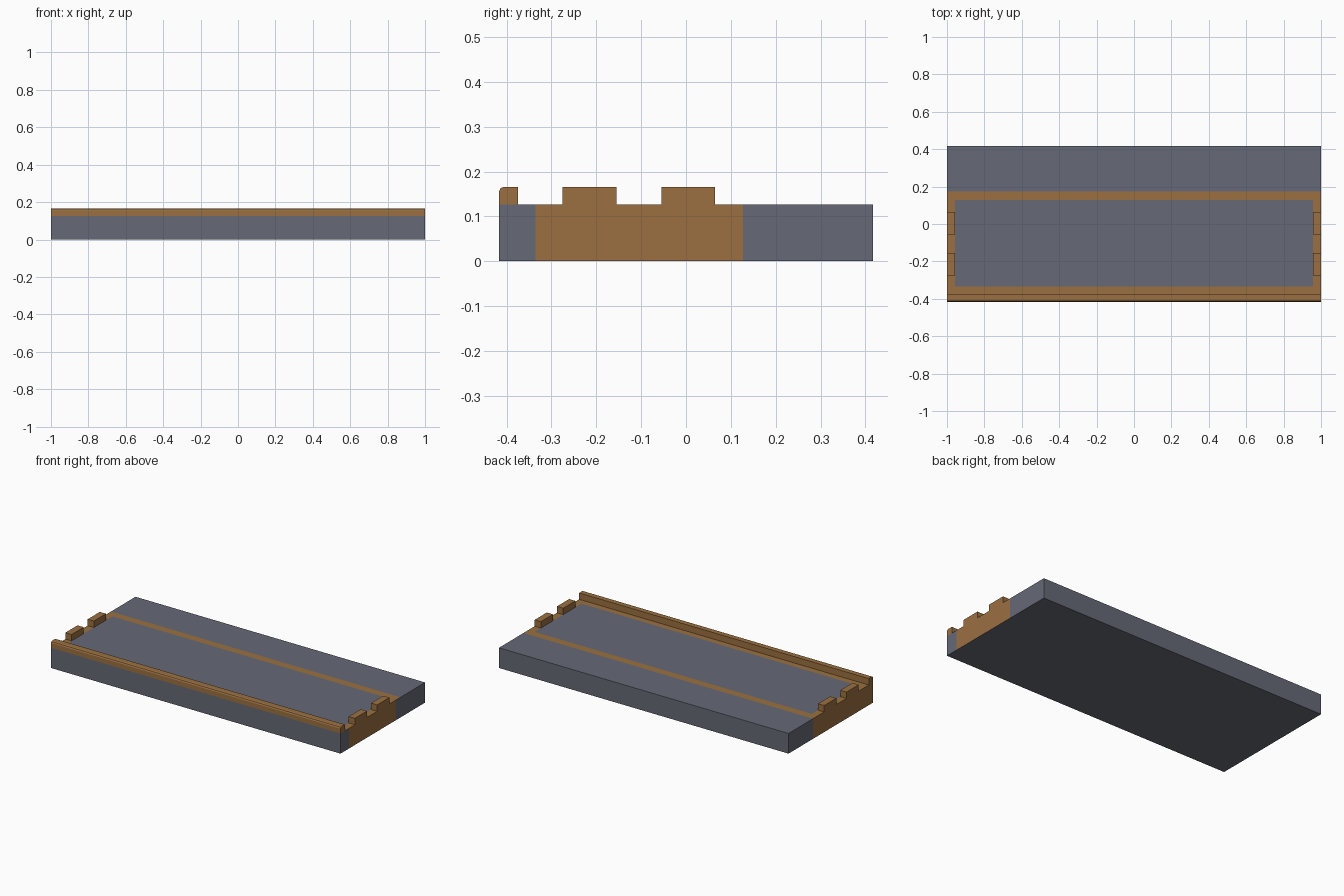
import bpy, bmesh
from mathutils import Vector

if "Cube" in bpy.data.objects:
    bpy.data.objects.remove(bpy.data.objects["Cube"])

W, D, H, TOP = 1.0, 0.417, 0.126, 0.166   # half length, half depth, slab height, trim height
EDGE = 0.957                              # inner x of the end trim


def material(name, rgb):
    m = bpy.data.materials.new(name)
    m.diffuse_color = (*rgb, 1)
    m.use_nodes = True
    m.node_tree.nodes["Principled BSDF"].inputs["Base Color"].default_value = m.diffuse_color
    return m


grey = material("slate grey", (0.133, 0.144, 0.180))
brown = material("wood brown", (0.326, 0.162, 0.053))


def make(name, bm, mats):
    mesh = bpy.data.meshes.new(name)
    bmesh.ops.recalc_face_normals(bm, faces=bm.faces)
    bm.to_mesh(mesh)
    bm.free()
    for m in mats:
        mesh.materials.append(m)
    ob = bpy.data.objects.new(name, mesh)
    bpy.context.collection.objects.link(ob)
    return ob


def box(x0, x1, y0, y1, z0, z1):
    bm = bmesh.new()
    bmesh.ops.create_cube(bm, size=1)
    for v in bm.verts:
        v.co = ((x0 + x1) / 2 + v.co.x * (x1 - x0),
                (y0 + y1) / 2 + v.co.y * (y1 - y0),
                (z0 + z1) / 2 + v.co.z * (z1 - z0))
    return bm


# Slab, cut along the borders of the painted trim
bm = box(-W, W, -D, D, 0, H)
cuts = [((x, 0, 0), (1, 0, 0)) for x in (-EDGE, EDGE)]
cuts += [((0, y, 0), (0, 1, 0)) for y in (-0.335, 0.127, 0.175)]
for co, no in cuts:
    bmesh.ops.bisect_plane(bm, geom=bm.verts[:] + bm.edges[:] + bm.faces[:],
                           plane_co=Vector(co), plane_no=Vector(no))
bm.normal_update()
for f in bm.faces:
    c, n = f.calc_center_median(), f.normal
    inner = abs(c.x) < EDGE and -0.335 < c.y < 0.127
    if n.z > 0.5:                      # top: brown frame round a grey field
        f.material_index = int(c.y < 0.175 and not inner)
    elif n.x > 0.5:                    # right end
        f.material_index = int(-0.335 < c.y < 0.127)
    elif n.x < -0.5:                   # left end
        f.material_index = int(c.y < 0.175)
make("slab", bm, [grey, brown])

# Front lip with a rounded outer edge, extruded along x
profile = [(-0.375, H), (-0.375, TOP), (-0.406, TOP), (-0.413, 0.163),
           (-D, 0.156), (-D, H)]
bm = bmesh.new()
face = bm.faces.new([bm.verts.new((-W, y, z)) for y, z in profile])
ext = bmesh.ops.extrude_face_region(bm, geom=[face])
bmesh.ops.translate(bm, vec=(2 * W, 0, 0),
                    verts=[g for g in ext["geom"] if isinstance(g, bmesh.types.BMVert)])
if not face.is_valid or len(bm.faces) < len(profile) + 2:
    bmesh.ops.holes_fill(bm, edges=bm.edges[:])
make("front_lip", bm, [brown])

# Two raised blocks on each end
for side, sx in (("left", -1), ("right", 1)):
    for i, y in enumerate((-0.275, -0.055)):
        x0, x1 = sorted((sx * EDGE, sx * W))
        make(f"{side}_block_{i + 1}", box(x0, x1, y, y + 0.12, H, TOP), [brown])
